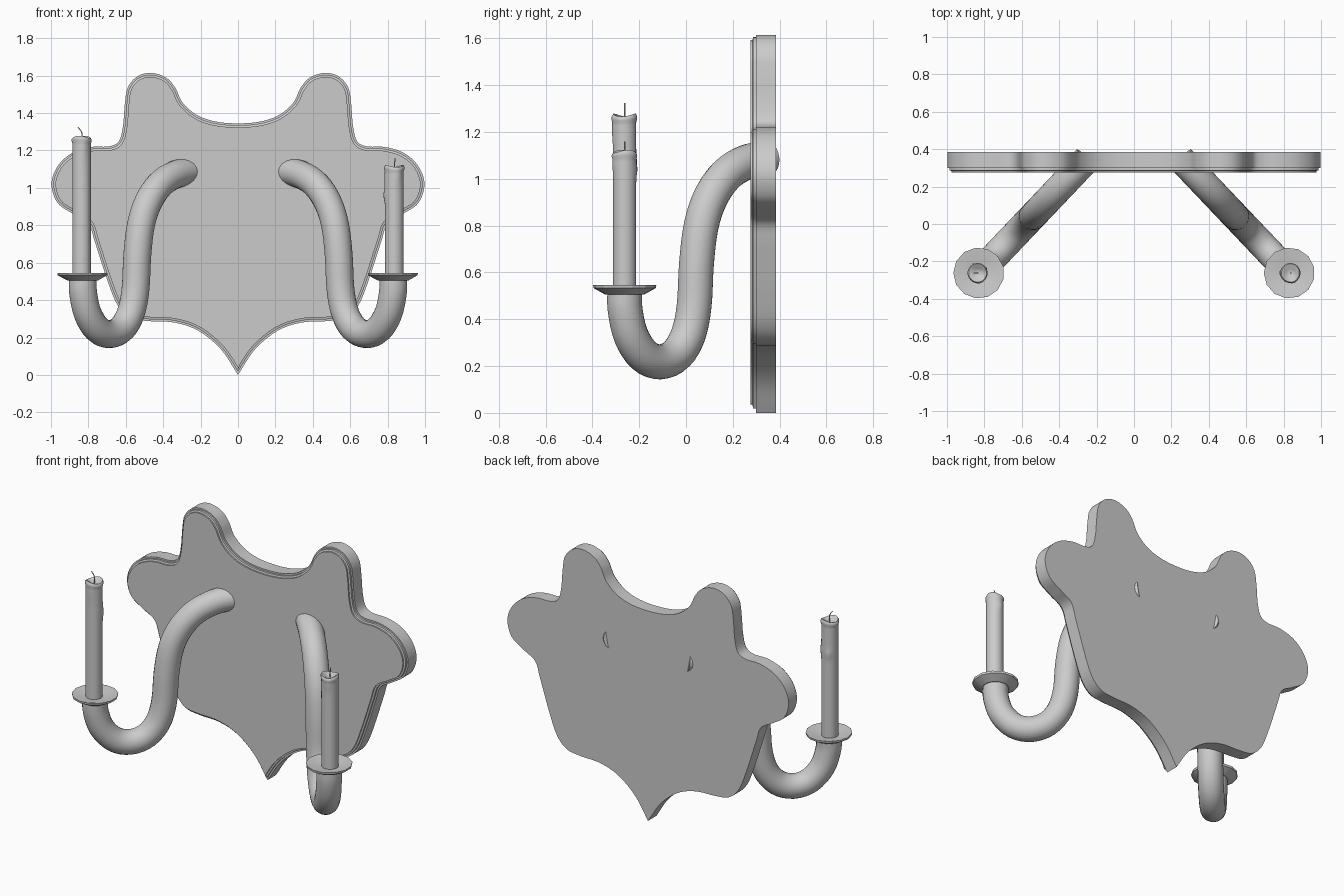
import bpy, bmesh, math
from mathutils import Vector

if "Cube" in bpy.data.objects:
    bpy.data.objects.remove(bpy.data.objects["Cube"])


def loft(name, rings, angle=35):
    """Join equal-length rings with quads, cap both ends."""
    bm = bmesh.new()
    vs = [[bm.verts.new(p) for p in r] for r in rings]
    n = len(rings[0])
    for a, b in zip(vs, vs[1:]):
        for i in range(n):
            j = (i + 1) % n
            bm.faces.new((a[i], a[j], b[j], b[i]))
    bm.faces.new(vs[0][::-1])
    bm.faces.new(vs[-1])
    bmesh.ops.recalc_face_normals(bm, faces=bm.faces)
    me = bpy.data.meshes.new(name)
    bm.to_mesh(me)
    bm.free()
    ob = bpy.data.objects.new(name, me)
    bpy.context.collection.objects.link(ob)
    bpy.ops.object.select_all(action='DESELECT')
    ob.select_set(True)
    bpy.context.view_layer.objects.active = ob
    if angle:
        bpy.ops.object.shade_smooth_by_angle(angle=math.radians(angle))
    return ob


def spline(pts, steps, before=None, after=None):
    """Catmull-Rom curve through the points."""
    p = [Vector(q) for q in pts]
    p = [Vector(before) if before else 2 * p[0] - p[1]] + p
    p.append(Vector(after) if after else 2 * p[-1] - p[-2])
    out = []
    for a, b, c, d in zip(p, p[1:], p[2:], p[3:]):
        for k in range(steps):
            t = k / steps
            out.append(0.5 * (2 * b + (c - a) * t + (2 * a - 5 * b + 4 * c - d) * t * t
                              + (3 * b - a - 3 * c + d) * t ** 3))
    out.append(p[-2])
    return out


def inset(pts, d):
    """Mitred inward offset of a clockwise closed outline."""
    out, n = [], len(pts)
    for i, p in enumerate(pts):
        e1 = (p - pts[i - 1]).normalized()
        e2 = (pts[(i + 1) % n] - p).normalized()
        n1, n2 = Vector((e1.y, -e1.x)), Vector((e2.y, -e2.x))
        m = (n1 + n2).normalized()
        out.append(p + m * d / max(0.4, m.dot(n1)))
    return out


# Wall plate: mirrored half outline, stepped front edge
half = [(0, 1.345), (0.12, 1.355), (0.22, 1.39), (0.295, 1.455), (0.335, 1.535),
        (0.385, 1.59), (0.465, 1.615), (0.54, 1.595), (0.59, 1.535), (0.605, 1.45),
        (0.615, 1.33), (0.637, 1.25), (0.69, 1.222), (0.79, 1.218), (0.89, 1.185),
        (0.965, 1.115), (0.997, 1.02), (0.965, 0.92), (0.88, 0.86), (0.80, 0.81),
        (0.765, 0.71), (0.70, 0.51), (0.645, 0.375), (0.575, 0.305), (0.48, 0.288),
        (0.34, 0.28), (0.21, 0.235), (0.09, 0.135), (0, 0)]
right = spline(half, 6, before=(-0.12, 1.355))
outline = right + [Vector((-p.x, p.y)) for p in right[-2:0:-1]]
steps = [(0, 0.385), (0, 0.30), (0.01, 0.30), (0.01, 0.287), (0.021, 0.284), (0.021, 0.275)]
loft("wall_plate", [[(p.x, y, p.y) for p in inset(outline, d)] for d, y in steps], 30)

# Arm path as (y, z); x follows a diagonal in plan
arm_path = [(-0.262, 0.52), (-0.26, 0.44), (-0.235, 0.33), (-0.18, 0.245), (-0.11, 0.218),
            (-0.04, 0.25), (0.01, 0.335), (0.035, 0.46), (0.045, 0.64), (0.065, 0.80),
            (0.105, 0.92), (0.17, 1.015), (0.255, 1.07), (0.347, 1.09)]
AX, AY = 0.83, -0.262


def arm(side):
    path = [Vector((side * (AX - (q.x - AY) * 0.95), q.x, q.y)) for q in spline(arm_path, 4)]
    across = Vector((side * 0.689, 0.725, 0))
    across = Vector((0.725, side * 0.689, 0))
    rings = []
    for i, p in enumerate(path):
        t = (path[min(i + 1, len(path) - 1)] - path[max(i - 1, 0)]).normalized()
        up = t.cross(across).normalized()
        rings.append([p + 0.075 * (math.cos(a) * across + math.sin(a) * up)
                      for a in (math.tau * k / 20 for k in range(20))])
    loft("arm", rings, 40)


def lathe(name, cx, cy, profile, sides, angle, bump=None):
    rings = []
    for r, z in profile:
        ring = []
        for k in range(sides):
            a = math.tau * (k + 0.5) / sides
            rr, zz = (r, z) if bump is None else bump(r, z, a)
            ring.append((cx + rr * math.cos(a), cy + rr * math.sin(a), zz))
        rings.append(ring)
    return loft(name, rings, angle)


def candle(side, top, drips):
    """Wax column with a melted rim, hollow top, drips and a bent wick."""
    cx = side * 0.836

    def melt(r, z, a):
        if r > 0.03:
            z += 0.007 * math.sin(2 * a + side) * max(0, 1 - (top - z) / 0.05)
            for da, dz, length, size in drips:
                d = math.atan2(math.sin(a - da), math.cos(a - da))
                h = (z - (top - dz)) / length
                r += size * math.exp(-(d / 0.32) ** 2 - h ** 2)
        return r, z

    prof = [(0.05, 0.52)]
    n = 22
    prof += [(0.05, top - 0.30 + 0.265 * k / n) for k in range(n + 1)]
    prof += [(0.054, top - 0.022), (0.054, top - 0.012), (0.048, top - 0.003),
             (0.038, top - 0.006), (0.025, top - 0.018), (0.006, top - 0.022)]
    lathe("candle", cx, AY, prof, 20, 45, melt)
    wick = spline([(0, -0.03), (0.002, 0.01), (-0.004, 0.03), (-0.02, 0.05)]
                  if side < 0 else [(0, -0.03), (0, 0.0), (0.002, 0.02), (0.004, 0.04)], 3)
    loft("wick", [[(cx + q.x + 0.003 * math.cos(a), AY + 0.003 * math.sin(a), top + q.y)
                   for a in (math.tau * k / 6 for k in range(6))] for q in wick])


# Drips: (angle, distance below top, half length, thickness)
settings = {-1: (1.275, [(-1.4, 0.06, 0.06, 0.005), (0.5, 0.20, 0.03, 0.006),
                         (2.0, 0.21, 0.03, 0.007)]),
            1: (1.12, [(3.1, 0.16, 0.035, 0.010), (3.4, 0.08, 0.06, 0.004),
                       (-1.2, 0.05, 0.04, 0.005), (1.6, 0.08, 0.025, 0.006)])}
for side, (top, drips) in settings.items():
    arm(side)
    # Faceted drip pan
    lathe("drip_pan", side * AX, AY,
          [(0.07, 0.506), (0.085, 0.506), (0.134, 0.533), (0.136, 0.546), (0.128, 0.546),
           (0.07, 0.53), (0.02, 0.53)], 13, 20)
    candle(side, top, drips)
